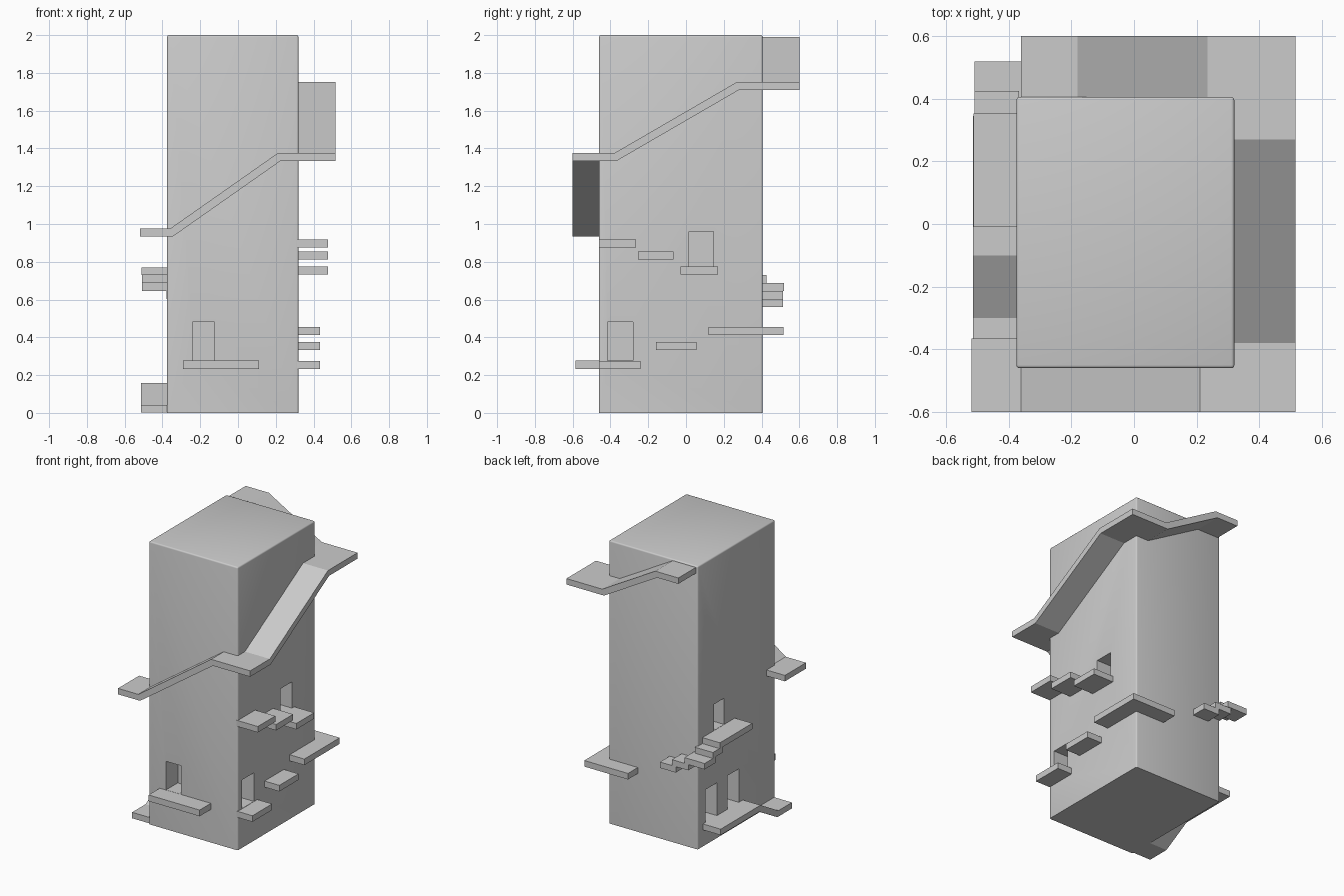
import bpy, bmesh
from math import radians

if "Cube" in bpy.data.objects:
    bpy.data.objects.remove(bpy.data.objects["Cube"])

# Wall planes of the tower
L, R, F, B = -0.375, 0.32, -0.46, 0.405
IN = 0.008  # how far ledges sink into the wall


def finish(name, bm):
    bmesh.ops.recalc_face_normals(bm, faces=bm.faces)
    me = bpy.data.meshes.new(name)
    bm.to_mesh(me)
    bm.free()
    ob = bpy.data.objects.new(name, me)
    bpy.context.collection.objects.link(ob)
    return ob


def box_bm(x, y, z):
    bm = bmesh.new()
    bmesh.ops.create_cube(bm, size=1)
    for v in bm.verts:
        v.co = [a + (c + 0.5) * (b - a) for c, (a, b) in zip(v.co, (x, y, z))]
    return bm


def box(name, x, y, z):
    return finish(name, box_bm(x, y, z))


def walkway(name, axis, across, top, shift, t=0.042):
    """Bent strip: 'top' lists (position, height) along x or y, thickness t below."""
    low = [(p + (shift if 0 < i < 3 else 0), h - t) for i, (p, h) in enumerate(top)]
    outline = top + low[::-1]
    bm = bmesh.new()
    a, b = across
    co = (lambda p, w, h: (p, w, h)) if axis == "x" else (lambda p, w, h: (w, p, h))
    va, vb = ([bm.verts.new(co(p, w, h)) for p, h in outline] for w in (a, b))
    # quads along the strip keep every face convex
    n, last = len(top), len(outline) - 1
    for i in range(n - 1):
        for v in (va, vb):
            bm.faces.new((v[i], v[i + 1], v[last - i - 1], v[last - i]))
    for i in range(len(outline)):
        j = (i + 1) % len(outline)
        bm.faces.new((va[i], va[j], vb[j], vb[i]))
    return finish(name, bm)


# Tower block with softened vertical and top edges
bm = box_bm((L, R), (F, B), (0, 2))
soft = [e for e in bm.edges if max(v.co.z for v in e.verts) > 1]
bmesh.ops.bevel(bm, geom=soft, offset=0.01, segments=3, profile=0.5, affect="EDGES")
tower = finish("tower", bm)

# Recessed doorways
D = 0.13
doors = [
    ((-0.24, -0.125), (F - 0.1, F + D), (0.278, 0.48)),
    ((R - D, R + 0.1), (-0.415, -0.28), (0.278, 0.48)),
    ((R - D, R + 0.1), (0.015, 0.145), (0.775, 0.96)),
    ((L - 0.1, L + D), (0.11, 0.225), (0.772, 0.957)),
    ((L - 0.1, L + D), (0.19, 0.315), (0.158, 0.39)),
    ((L - 0.1, L + D), (-0.055, 0.07), (0.158, 0.395)),
]
bpy.context.view_layer.objects.active = tower
tower.select_set(True)
for d in doors:
    cutter = box("door_cutter", *d)
    cutter.hide_render = True
    m = tower.modifiers.new("doorway", "BOOLEAN")
    m.operation, m.solver, m.object = "DIFFERENCE", "EXACT", cutter
    bpy.ops.object.modifier_apply(modifier=m.name)
    bpy.data.objects.remove(cutter)
bpy.ops.object.shade_smooth_by_angle(angle=radians(35))

# Walkway spiralling up around the tower
walkway("front_ramp", "x", (-0.6, F + IN),
        [(-0.518, 0.975), (-0.36, 0.975), (0.21, 1.375), (0.515, 1.375)], 0.014)
walkway("right_ramp", "y", (R - IN, 0.515),
        [(-0.6, 1.375), (-0.38, 1.375), (0.27, 1.752), (0.6, 1.752)], 0.011)
walkway("back_ramp", "x", (B - IN, 0.6),
        [(0.515, 1.752), (0.235, 1.752), (-0.18, 1.99), (-0.36, 1.99)], -0.014)
box("left_landing", (-0.518, L + IN), (-0.6, -0.365), (0.933, 0.975))

# Ground ramp on the left side
walkway("entry_ramp", "y", (-0.513, L + IN),
        [(-0.45, 0.043), (-0.3, 0.043), (-0.1, 0.158), (0.345, 0.158)], 0.012)

# Front and right ledges, climbing toward the back corner
box("front_door_ledge", (-0.29, 0.11), (-0.585, F + IN), (0.233, 0.277))
for i, (y, z) in enumerate([((F, -0.24), 0.233), ((-0.16, 0.055), 0.333),
                            ((0.12, 0.515), 0.412)]):
    box(f"lower_right_ledge_{i + 1}", (R - IN, 0.435), y, (z, z + 0.043))
box("back_corner_ledge", (0.093, R), (B - IN, 0.515), (0.412, 0.455))
for i, (y, z) in enumerate([((-0.03, 0.17), 0.733), ((-0.255, -0.065), 0.812),
                            ((F, -0.265), 0.876)]):
    box(f"upper_right_ledge_{i + 1}", (R - IN, 0.477), y, (z, z + 0.042))

# Stairs wrapping the back left corner
steps = [
    ((-0.28, -0.156), (B - IN, 0.514), 0.56),
    ((-0.378, -0.25), (B - IN, 0.514), 0.602),
    ((-0.508, -0.35), (B - IN, 0.518), 0.645),
    ((-0.508, L + IN), (0.32, 0.425), 0.687),
    ((-0.512, L + IN), (-0.01, 0.352), 0.729),
]
for i, (x, y, z) in enumerate(steps):
    box(f"corner_step_{i + 1}", x, y, (z, z + 0.042))
